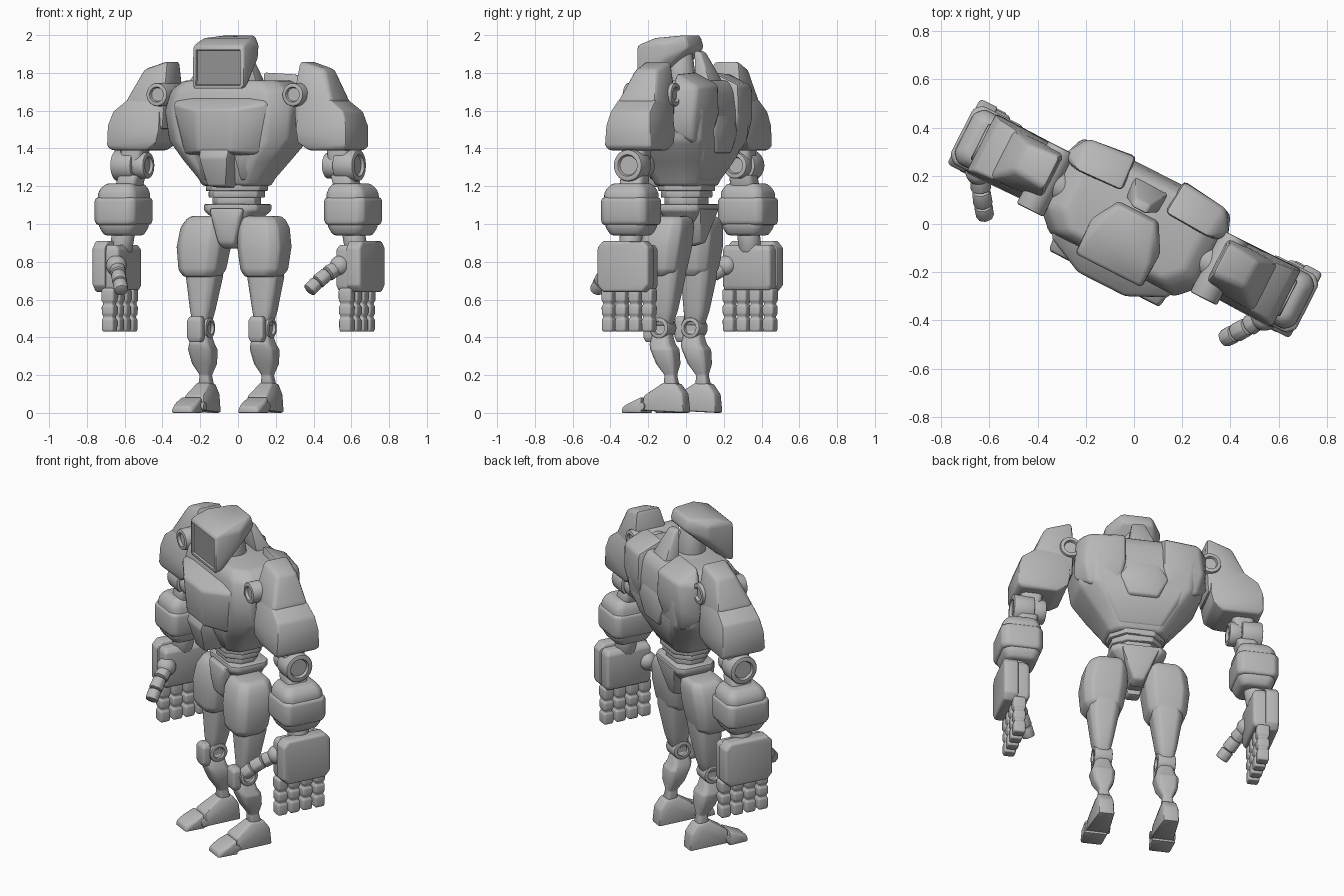
import bpy, bmesh, math
from mathutils import Matrix, Vector

cube = bpy.data.objects.get("Cube")
if cube:
    bpy.data.objects.remove(cube)


def material(name, value):
    m = bpy.data.materials.new(name)
    m.use_nodes = True
    col = (value, value, value, 1)
    m.diffuse_color = col
    m.node_tree.nodes["Principled BSDF"].inputs["Base Color"].default_value = col
    return m


MATS = [material("armour grey", 0.48), material("visor grey", 0.3)]
# The whole figure stands turned
TURN = Matrix.Rotation(math.radians(-27), 4, 'Z') @ Matrix.Translation((-.007, 0, 0))


def bevel(bm, width):
    bmesh.ops.recalc_face_normals(bm, faces=bm.faces)
    edges = [e for e in bm.edges if e.is_manifold and e.calc_face_angle() > 0.4]
    bmesh.ops.bevel(bm, geom=edges, offset=width, segments=2, profile=0.5,
                    affect='EDGES', clamp_overlap=True)


def finish(name, bm, pair):
    """Turn the bmesh into one object, or a left and right pair."""
    for side, prefix in ((1, "left_"), (-1, "right_")) if pair else ((1, ""),):
        b = bm.copy()
        bmesh.ops.transform(b, matrix=TURN @ Matrix.Diagonal((side, 1, 1, 1)), verts=b.verts)
        bmesh.ops.recalc_face_normals(b, faces=b.faces)
        me = bpy.data.meshes.new(prefix + name)
        b.to_mesh(me)
        b.free()
        for m in MATS:
            me.materials.append(m)
        me.shade_smooth()
        me.set_sharp_from_angle(angle=math.radians(38))
        bpy.context.collection.objects.link(bpy.data.objects.new(prefix + name, me))
    bm.free()


def loft(name, levels, pair=False, chamfer=0.3, width=0.012):
    """Stack chamfered rectangles: (z, centre x, centre y, half x, half y)."""
    bm = bmesh.new()
    rings = []
    for z, cx, cy, hx, hy in levels:
        c = min(hx, hy) * chamfer
        corner = [(hx, hy - c), (hx - c, hy)]
        pts = corner + [(-x, y) for x, y in reversed(corner)]
        pts += [(-x, -y) for x, y in pts]
        rings.append([bm.verts.new((cx + x, cy + y, z)) for x, y in pts])
    for a, b in zip(rings, rings[1:]):
        for i in range(8):
            j = (i + 1) % 8
            bm.faces.new((a[i], a[j], b[j], b[i]))
    bm.faces.new(rings[0])
    bm.faces.new(rings[-1])
    bevel(bm, width)
    finish(name, bm, pair)


def hull(name, pts, pair=False, centre=0, sym=True, width=0.012, visor=False):
    """Convex block around points, optionally symmetric about x = centre."""
    bm = bmesh.new()
    for x, y, z in pts:
        for s in ((1, -1) if sym else (1,)):
            bm.verts.new((centre + s * x, y, z))
    out = bmesh.ops.convex_hull(bm, input=bm.verts)
    junk = {g for g in out["geom_interior"] + out["geom_unused"] if isinstance(g, bmesh.types.BMVert)}
    bmesh.ops.delete(bm, geom=list(junk), context='VERTS')
    bmesh.ops.dissolve_limit(bm, angle_limit=0.06, verts=bm.verts, edges=bm.edges)
    bevel(bm, width)
    if visor:
        front = max((f for f in bm.faces if f.normal.y < -0.9), key=lambda f: f.calc_area())
        bmesh.ops.inset_individual(bm, faces=[front], thickness=0.012)
        bmesh.ops.inset_individual(bm, faces=[front], thickness=0.004, depth=-0.012)
        front.material_index = 1
    finish(name, bm, pair)


def rod(name, a, b, r, r2=None, pair=False, segments=28, recess=False, width=0.008):
    a, b = Vector(a), Vector(b)
    d = b - a
    bm = bmesh.new()
    bmesh.ops.create_cone(bm, cap_ends=True, segments=segments, radius1=r,
                          radius2=r2 or r, depth=d.length)
    bevel(bm, width)
    if recess:
        caps = [f for f in bm.faces if len(f.verts) > 8]
        bmesh.ops.inset_individual(bm, faces=caps, thickness=r * 0.22)
        bmesh.ops.inset_individual(bm, faces=caps, thickness=r * 0.08, depth=-0.015)
    m = Matrix.Translation((a + b) / 2) @ d.to_track_quat('Z', 'Y').to_matrix().to_4x4()
    bmesh.ops.transform(bm, matrix=m, verts=bm.verts)
    finish(name, bm, pair)


def ball(name, p, r, pair=False):
    bm = bmesh.new()
    bmesh.ops.create_uvsphere(bm, u_segments=20, v_segments=12, radius=r)
    bmesh.ops.translate(bm, vec=p, verts=bm.verts)
    finish(name, bm, pair)


# Head and neck
hull("head", [(.152, -.22, 1.945), (.138, -.12, 1.985), (.088, .04, 2.0), (.16, -.06, 1.955),
              (.155, -.06, 1.87), (.092, .06, 1.93), (.155, -.22, 1.712), (.14, -.165, 1.73)],
     width=.014, visor=True)
rod("neck", (0, -.03, 1.7), (0, -.04, 1.92), .085, .065)
loft("collar", [(1.7, 0, -.02, .19, .15), (1.76, 0, -.01, .13, .11)], chamfer=.6)
hull("neck_fin", [(.085, .2, 1.7), (.085, .09, 1.7), (.075, .17, 1.77), (.035, .06, 1.92), (.035, .1, 1.91)])

# Torso
loft("torso", [(1.2, 0, 0, .17, .13), (1.24, 0, 0, .19, .145), (1.33, 0, .005, .265, .18),
               (1.44, 0, .02, .355, .205), (1.6, 0, .02, .378, .215), (1.71, 0, .02, .345, .2),
               (1.76, 0, .02, .28, .17)], chamfer=.42, width=.02)
hull("chest", [(.11, -.285, 1.605), (.27, -.21, 1.635), (.325, -.11, 1.6), (.11, -.15, 1.69),
               (.26, -.09, 1.72), (.1, -.268, 1.38), (.21, -.19, 1.37), (.3, -.08, 1.42),
               (.09, -.1, 1.35)], width=.016)
hull("belly_guard", [(.09, -.26, 1.415), (.085, -.28, 1.35), (.055, -.24, 1.2), (.07, -.1, 1.42),
                     (.055, -.08, 1.19)])
hull("abdomen_side", [(.09, -.22, 1.37), (.25, -.13, 1.37), (.1, -.16, 1.23), (.18, -.08, 1.23),
                      (.21, .1, 1.3), (.1, .05, 1.23)], pair=True, sym=False)
hull("back_shell", [(.11, .25, 1.74), (.11, .255, 1.58), (.32, .23, 1.73), (.345, .22, 1.56),
                    (.1, .1, 1.81), (.31, .09, 1.8), (.38, .13, 1.72), (.388, .1, 1.5),
                    (.14, .225, 1.46), (.31, .2, 1.42), (.1, .1, 1.43)],
     pair=True, sym=False, width=.02)
hull("back_hub", [(.08, .235, 1.58), (.14, .235, 1.49), (.08, .23, 1.38), (.12, .08, 1.6), (.12, .08, 1.34)])
loft("back_lower", [(1.23, 0, .07, .15, .075), (1.35, 0, .1, .235, .105), (1.47, 0, .12, .3, .11)],
     chamfer=.5)

# Waist and pelvis
for i, (z, r) in enumerate(((1.19, .16), (1.155, .145), (1.12, .125))):
    loft("waist_ring_%d" % (i + 1), [(z - .016, 0, 0, r, r * .8), (z + .022, 0, 0, r, r * .8)],
         chamfer=.6, width=.007)
loft("pelvis", [(.9, 0, .01, .04, .05), (1.0, 0, .01, .08, .08), (1.07, 0, .01, .16, .12),
                (1.105, 0, .01, .16, .12)])
hull("pelvis_front", [(.1, -.135, 1.08), (.05, -.145, 1.0), (.05, -.13, .9), (.035, -.1, .87),
                      (.09, -.04, 1.09), (.035, -.03, .87)])
hull("pelvis_back", [(.11, .14, 1.08), (.1, .04, 1.09), (.03, .1, .9), (.03, .03, .88)])
ball("hip_joint", (.1, 0, .95), .065, pair=True)

# Legs
loft("thigh", [(.46, .184, -.045, .04, .048), (.54, .185, -.035, .058, .062),
               (.72, .182, -.02, .088, .082), (.95, .165, -.01, .085, .09)], pair=True, chamfer=.4)
loft("thigh_armour", [(.72, .182, -.05, .085, .08), (.755, .184, -.042, .112, .105),
                      (.88, .18, -.032, .128, .118), (.98, .17, -.02, .122, .115),
                      (1.025, .162, -.012, .105, .1), (1.042, .158, -.01, .085, .08)],
     pair=True, chamfer=.4, width=.014)
rod("knee_joint", (.13, -.047, .45), (.236, -.047, .45), .056, pair=True, recess=True)
loft("knee_plate", [(.375, .182, -.115, .033, .022), (.4, .182, -.12, .044, .026),
                    (.49, .182, -.12, .044, .026), (.51, .182, -.115, .033, .022)], pair=True)
loft("shin", [(.15, .185, .005, .036, .036), (.2, .184, 0, .028, .03), (.26, .184, -.015, .058, .054),
              (.335, .184, -.035, .068, .066), (.365, .182, -.05, .058, .06), (.44, .182, -.05, .036, .042)],
     pair=True, chamfer=.35, width=.008)
hull("foot", [(.045, .1, 0), (.042, .09, .1), (.038, .05, .155), (.038, -.03, .16), (.058, -.135, .09),
              (.068, -.14, .012), (.052, .02, .11)], pair=True, centre=.187)
hull("toe", [(.068, -.135, 0), (.06, -.14, .085), (.062, -.26, 0), (.048, -.255, .035),
             (.068, -.2, .05)], pair=True, centre=.197)
rod("toe_hinge", (.116, -.14, .035), (.262, -.14, .035), .022, pair=True, width=.004)

# Shoulders and upper arms
rod("shoulder_joint", (.404, -.145, 1.685), (.404, .145, 1.685), .062, pair=True, recess=True)
rod("shoulder_axle", (.3, 0, 1.66), (.45, 0, 1.66), .07, pair=True)


def slab(rows):
    """Points at (x, z) spanning low y to high y."""
    return [(x, y, z) for x, z, lo, hi in rows for y in (lo, hi)]


hull("shoulder_crest", slab([(.39, 1.865, -.04, .11), (.54, 1.82, -.03, .095), (.615, 1.65, -.1, .125),
                             (.38, 1.7, -.09, .13), (.39, 1.5, -.1, .13), (.6, 1.5, -.1, .13)]),
     pair=True, sym=False, width=.022)
hull("shoulder_armour", slab([(.41, 1.66, -.09, .125), (.6, 1.66, -.1, .125), (.685, 1.595, -.105, .135),
                              (.71, 1.52, -.12, .145), (.711, 1.41, -.128, .148), (.69, 1.39, -.11, .135),
                              (.48, 1.39, -.11, .135), (.42, 1.43, -.12, .145), (.405, 1.5, -.115, .14)]),
     pair=True, sym=False, width=.024)
loft("upper_arm", [(1.27, .62, .015, .055, .06), (1.42, .61, .015, .065, .07)], pair=True)
rod("elbow_joint", (.53, .015, 1.31), (.6, .015, 1.31), .07, pair=True, recess=True)
rod("elbow_disc", (.6, .015, 1.31), (.72, .015, 1.31), .084, pair=True, recess=True)
loft("elbow_link", [(1.16, .66, .018, .06, .07), (1.26, .63, .015, .06, .065)], pair=True)

# Forearms
loft("forearm", [(.94, .68, .018, .085, .095), (.985, .68, .018, .108, .12), (1.16, .68, .018, .113, .125),
                 (1.19, .677, .018, .1, .115), (1.215, .672, .018, .08, .09)], pair=True, width=.015)
loft("forearm_band", [(.995, .682, .018, .112, .13), (1.02, .682, .018, .122, .135),
                      (1.12, .682, .018, .122, .135), (1.14, .682, .018, .118, .13)],
     pair=True, chamfer=.25)
rod("wrist", (.7, .02, .86), (.68, .02, .97), .06, pair=True)

# Hands
OCT = [(sy * y, sz * z) for y, z in ((.152, .1), (.12, .135)) for sy in (1, -1) for sz in (1, -1)]
hull("hand_plate", [(x, .022 + y * k, .775 + z * k) for x, k in ((.715, 1), (.785, 1), (.797, .94))
                    for y, z in OCT], pair=True, sym=False, width=.008)
loft("palm", [(.65, .705, .022, .05, .135), (.675, .705, .022, .06, .142), (.865, .705, .022, .06, .142),
              (.89, .71, .022, .048, .13)], pair=True, chamfer=.2)
for i, name in enumerate(("index_finger", "middle_finger", "ring_finger", "little_finger")):
    y = -.1 + .079 * i
    segs = []
    for top, bottom, half in ((.66, .585, .037), (.575, .515, .035), (.505, .43, .034)):
        segs += [(top, .705, y, half * .8, .024), (top - .012, .705, y, half, .032),
                 (bottom + .01, .705, y, half, .031), (bottom, .705, y, half * .85, .026)]
    loft(name, segs, pair=True, chamfer=.22, width=.005)
ball("thumb_base", (.665, -.1, .78), .055, pair=True)
path = [Vector(p) for p in ((.66, -.1, .775), (.62, -.165, .735), (.585, -.215, .69), (.555, -.255, .645))]
for i, (a, b) in enumerate(zip(path, path[1:])):
    rod("thumb_segment_%d" % (i + 1), a, a.lerp(b, .94), .04, .045 - .003 * i, pair=True, segments=8)
